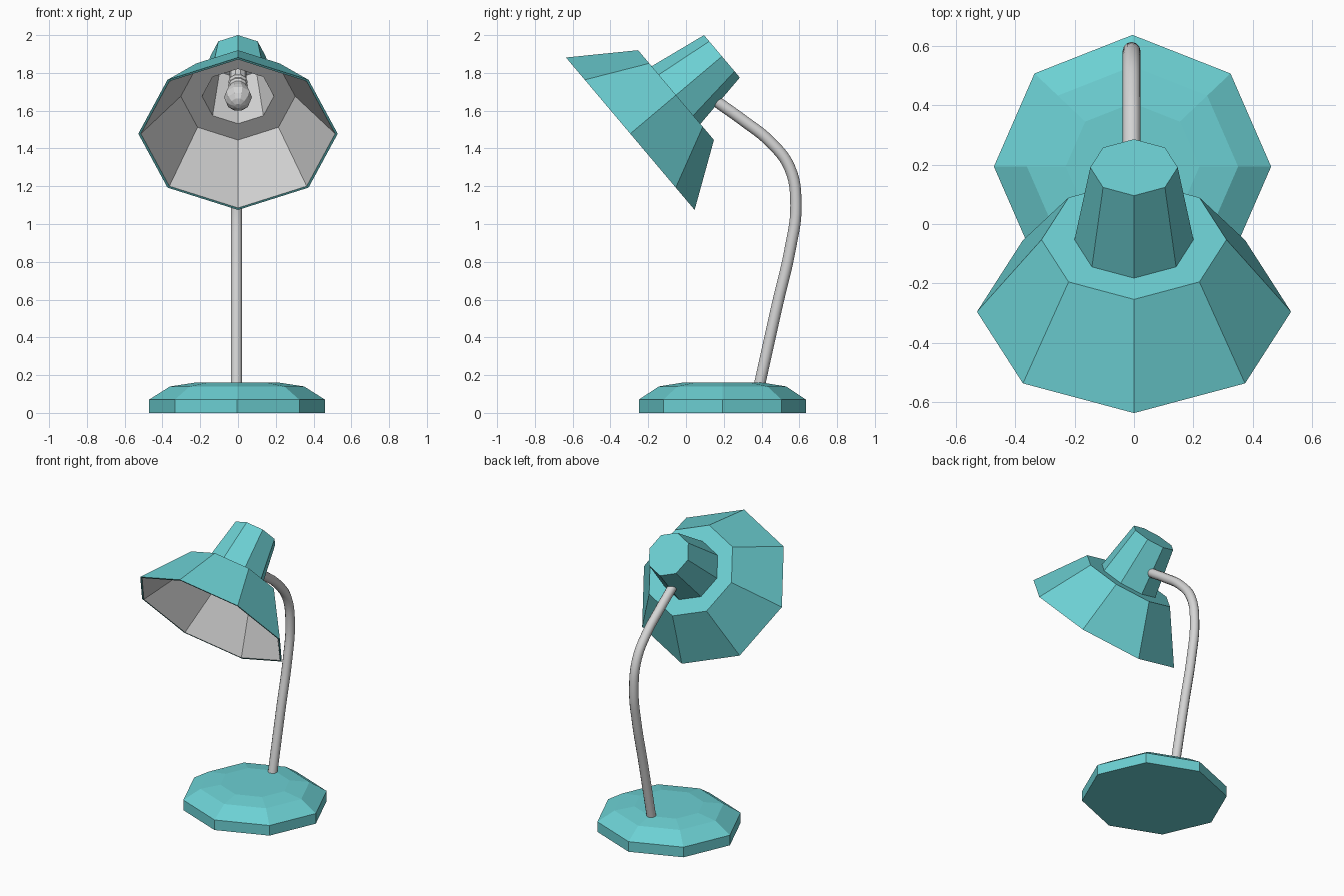
import bpy, bmesh, math
from mathutils import Vector, Matrix

if "Cube" in bpy.data.objects:
    bpy.data.objects.remove(bpy.data.objects["Cube"])


def material(name, rgb):
    m = bpy.data.materials.new(name)
    m.diffuse_color = (*rgb, 1)
    m.use_nodes = True
    m.node_tree.nodes["Principled BSDF"].inputs["Base Color"].default_value = m.diffuse_color
    return m


TEAL = material("teal paint", (0.15, 0.63, 0.65))
GREY = material("light grey metal", (0.66, 0.66, 0.66))


def lathe(name, profile, mats, sides=8, matrix=Matrix(), rule=None):
    """Revolve (radius, height) points; open ends are capped. rule(i) gives the material of band i."""
    bm = bmesh.new()
    rings = []
    for r, h in profile:
        rings.append([bm.verts.new((r * math.cos(math.tau * k / sides),
                                    r * math.sin(math.tau * k / sides), h)) for k in range(sides)])
    for i in range(len(rings) - 1):
        a, b = rings[i], rings[i + 1]
        for k in range(sides):
            n = (k + 1) % sides
            f = bm.faces.new((a[k], a[n], b[n], b[k]))
            f.material_index = rule(i) if rule else 0
    for i, ring in ((0, rings[0][::-1]), (len(rings) - 2, rings[-1])):
        bm.faces.new(ring).material_index = rule(i) if rule else 0
    bmesh.ops.recalc_face_normals(bm, faces=bm.faces)
    me = bpy.data.meshes.new(name)
    bm.to_mesh(me)
    bm.free()
    for m in mats:
        me.materials.append(m)
    ob = bpy.data.objects.new(name, me)
    ob.matrix_world = matrix
    bpy.context.collection.objects.link(ob)
    return ob


# Base: faceted octagonal foot, slightly squashed in y
lathe("base", [(0.466, 0), (0.466, 0.07), (0.355, 0.14), (0.225, 0.16)], [TEAL],
      matrix=Matrix.Translation((-0.005, 0.193, 0)) @ Matrix.Diagonal((1, 0.95, 1, 1)))

# Shade frame: local z runs from the opening up and back through the neck
axis = Vector((0, 0.764, 0.645)).normalized()
side = Vector((1, 0, 0))
frame = Matrix((side, axis.cross(side), axis)).transposed().to_4x4()
frame.translation = (0, -0.295, 1.478)

# Shade: outer shell in teal, then the rim, then the grey lining
lathe("shade", [(0.147, 0.635), (0.2, 0.317), (0.311, 0.317), (0.528, 0),
                (0.514, 0), (0.303, 0.307), (0.19, 0.307), (0.138, 0.622)],
      [TEAL, GREY], matrix=frame, rule=lambda i: 0 if i < 4 else 1)

# Bulb: threaded fitting and rounded glass
R, C = 0.074, 0.30
glass = [(R * math.sin(math.radians(a)), C - R * math.cos(math.radians(a)))
         for a in (12, 35, 60, 90, 120)]
thread = [(0.045, 0.38), (0.052, 0.395), (0.045, 0.41), (0.052, 0.425), (0.045, 0.44), (0.045, 0.622)]
lathe("bulb", glass + thread, [GREY], sides=10, matrix=frame)

# Arm: round bent tube from the base into the neck
path = [(0.385, 0.13), (0.485, 0.58), (0.55, 0.86), (0.582, 1.10), (0.548, 1.30),
        (0.44, 1.44), (0.307, 1.545), (0.16, 1.65)]
cu = bpy.data.curves.new("arm", "CURVE")
cu.dimensions = "3D"
cu.bevel_depth = 0.03
cu.bevel_resolution = 4
cu.resolution_u = 6
cu.use_fill_caps = True
sp = cu.splines.new("BEZIER")
sp.bezier_points.add(len(path) - 1)
for bp, (y, z) in zip(sp.bezier_points, path):
    bp.co = (-0.008, y, z)
    bp.handle_left_type = bp.handle_right_type = "AUTO"
cu.materials.append(GREY)
arm = bpy.data.objects.new("arm", cu)
bpy.context.collection.objects.link(arm)
bpy.ops.object.select_all(action="DESELECT")
arm.select_set(True)
bpy.context.view_layer.objects.active = arm
bpy.ops.object.convert(target="MESH")
bpy.ops.object.shade_smooth_by_angle(angle=math.radians(50))
